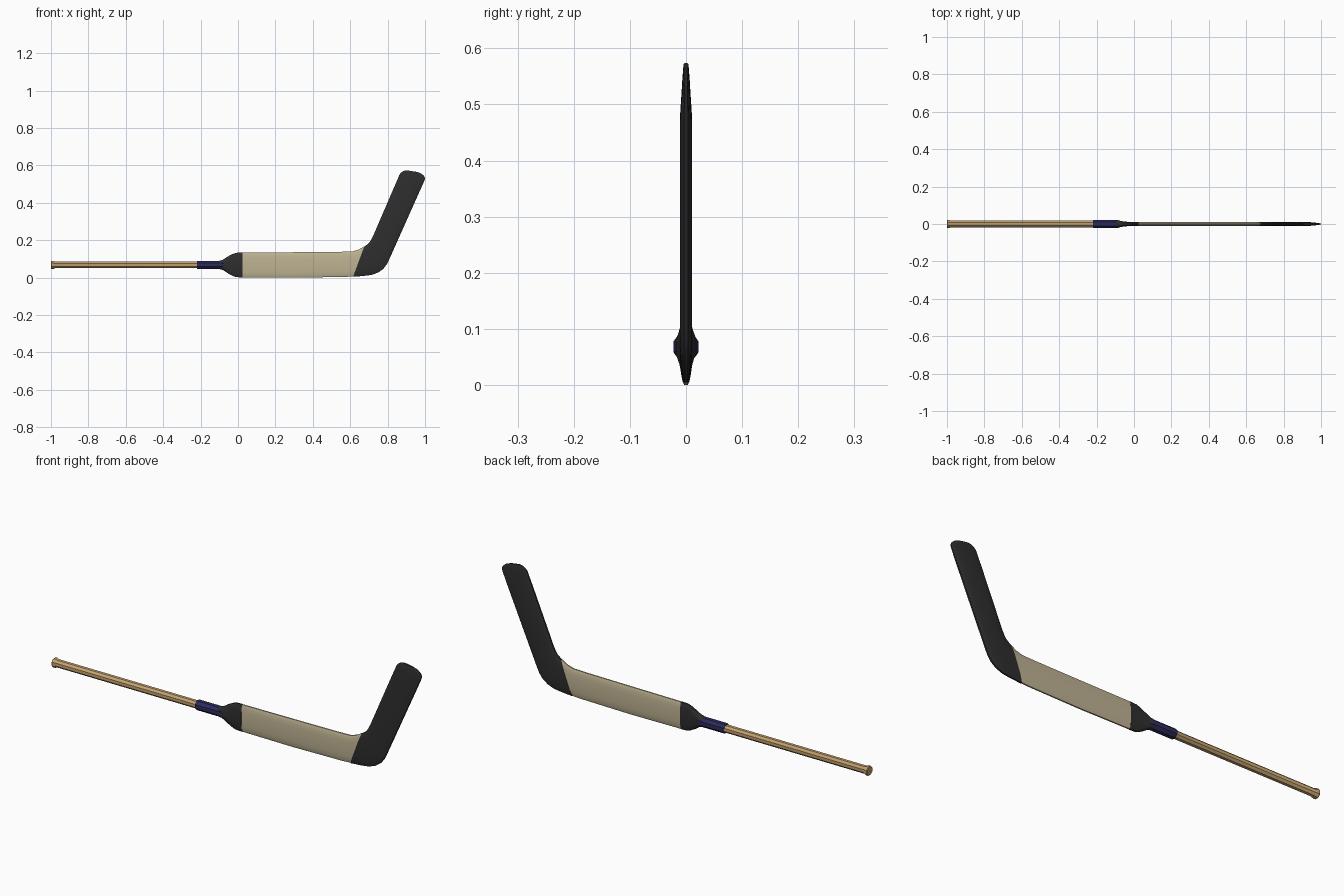
import bpy, bmesh, math
from mathutils import Vector

if "Cube" in bpy.data.objects:
    bpy.data.objects.remove(bpy.data.objects["Cube"])

def material(name, rgb):
    m = bpy.data.materials.new(name)
    m.diffuse_color = (*rgb, 1)
    m.use_nodes = True
    m.node_tree.nodes["Principled BSDF"].inputs["Base Color"].default_value = m.diffuse_color
    return m

BLACK = material("black tape", (0.027, 0.027, 0.027))
CREAM = material("cream paddle", (0.52, 0.45, 0.29))
WOOD = material("wood", (0.54, 0.36, 0.16))
BLUE = material("blue tape", (0.025, 0.025, 0.11))

def finish(name, bm, mat, angle):
    bmesh.ops.recalc_face_normals(bm, faces=bm.faces)
    me = bpy.data.meshes.new(name)
    bm.to_mesh(me)
    bm.free()
    ob = bpy.data.objects.new(name, me)
    bpy.context.collection.objects.link(ob)
    me.materials.append(mat)
    bpy.ops.object.select_all(action='DESELECT')
    ob.select_set(True)
    bpy.context.view_layer.objects.active = ob
    bpy.ops.object.shade_smooth_by_angle(angle=math.radians(angle))
    return ob

def loft(name, stations, mat, half, angle=30):
    """stations: (lower x, lower z, upper x, upper z, half thickness);
    half: (position across the width, share of thickness)"""
    bm = bmesh.new()
    rings = []
    ring_shape = [(t, s) for t, s in half] + [(t, -s) for t, s in reversed(half)]
    for x0, z0, x1, z1, th in stations:
        a, b = Vector((x0, 0, z0)), Vector((x1, 0, z1))
        rings.append([bm.verts.new(a.lerp(b, t) + Vector((0, s * th, 0)))
                      for t, s in ring_shape])
    n = len(ring_shape)
    for r, q in zip(rings, rings[1:]):
        for i in range(n):
            bm.faces.new((r[i], r[(i + 1) % n], q[(i + 1) % n], q[i]))
    bm.faces.new(rings[0])
    bm.faces.new(rings[-1])
    return finish(name, bm, mat, angle)

OCT = [(0, .42), (.29, 1), (.71, 1), (1, .42)]
FLAT = [(0, .36), (.04, .58), (.12, .8), (.25, 1), (.75, 1), (.88, .8), (.96, .58), (1, .36)]
ZC = 0.068

def rod(name, profile, mat):
    return loft(name, [(x, ZC - r, x, ZC + r, r) for x, r in profile], mat, OCT, 25)

# Shaft with flared butt end, and tape grip
rod("shaft", [(-1, .019), (-.997, .022), (-.988, .022), (-.978, .0175), (-.2, .0175)], WOOD)
rod("grip_tape", [(-.22, .0205), (-.217, .0225), (-.09, .0225), (-.075, .018)], BLUE)

# Flaring throat between grip and paddle
loft("throat", [(-.1, .046, -.1, .090, .0215), (-.08, .041, -.08, .096, .018),
                (-.055, .024, -.055, .113, .0135), (-.03, .010, -.03, .126, .0115),
                (-.01, .003, -.01, .133, .0108), (.025, .001, .025, .135, .0105)],
     BLACK, FLAT)

# Paddle
loft("paddle", [(.024, .002, .024, .134, .0095), (.30, .000, .30, .136, .0095),
                (.50, .003, .53, .138, .0095), (.575, .004, .61, .140, .0095),
                (.60, .006, .645, .150, .0095), (.617, .007, .676, .168, .0095)],
     CREAM, FLAT)

# Blade: curved heel, straight run, rounded thin tip
loft("blade", [(.615, .005, .675, .166, .0105), (.67, .009, .69, .177, .0105),
               (.715, .015, .70, .185, .0105), (.75, .028, .706, .193, .0105),
               (.777, .047, .713, .205, .0105), (.796, .072, .722, .222, .0105),
               (.81, .101, .733, .248, .0105), (.97, .459, .837, .489, .0105),
               (.996, .517, .856, .533, .0075), (1.0, .532, .863, .550, .0065),
               (.994, .545, .872, .562, .0055), (.978, .558, .885, .570, .0048),
               (.955, .566, .900, .574, .0042)],
     BLACK, FLAT)
